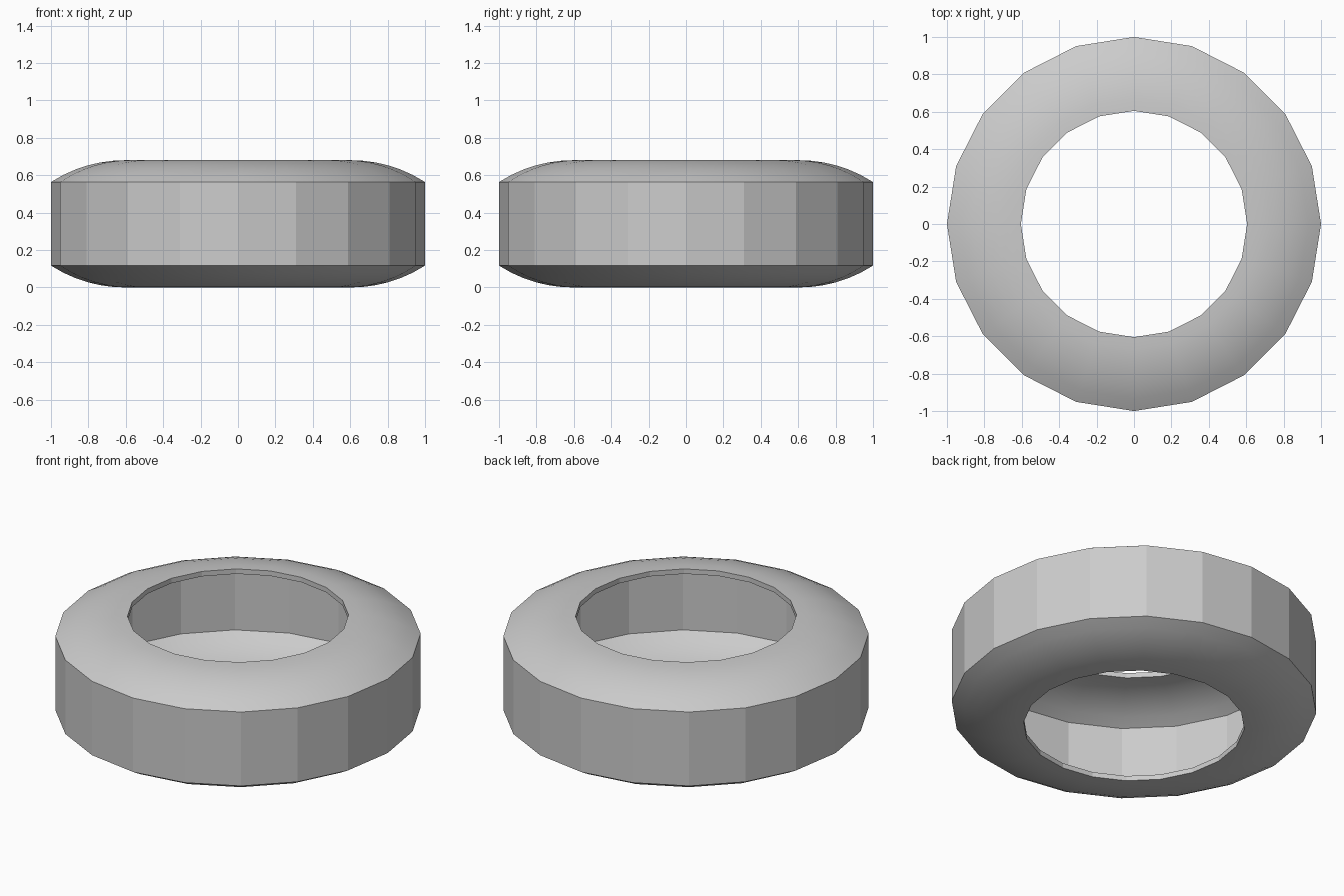
import bpy, bmesh
from math import sin, cos, tau, sqrt

if "Cube" in bpy.data.objects:
    bpy.data.objects.remove(bpy.data.objects["Cube"])

SIDES, MID = 20, 0.34          # polygon count, mid-height
HOLE, OUTER = 0.605, 1.0
STEPS = 6

# Half profile of the outer sidewall: arc from the hole lip to the shoulder
R = 0.727
arc = []
for i in range(STEPS + 1):
    d = (OUTER - HOLE) * i / STEPS
    arc.append((HOLE + d, 0.68 - R + sqrt(R * R - d * d)))
# Inner skin of the hollow tyre
inner = [(HOLE + (r - HOLE) * 0.895, z - 0.03) for r, z in arc]


def flip(points):
    return [(r, 2 * MID - z) for r, z in reversed(points)]


# Closed cross-section: outer top, outer bottom, inner bottom, inner top
profile = arc + flip(arc) + flip(inner)[::-1] + inner[::-1]

bm = bmesh.new()
rings = []
for k in range(SIDES):
    a = tau * k / SIDES
    rings.append([bm.verts.new((r * cos(a), r * sin(a), z)) for r, z in profile])
n = len(profile)
for k in range(SIDES):
    p, q = rings[k], rings[(k + 1) % SIDES]
    for i in range(n):
        j = (i + 1) % n
        f = bm.faces.new((p[i], q[i], q[j], p[j]))
        # Treads and lips are faceted, sidewalls are smooth
        f.smooth = abs(profile[i][0] - profile[j][0]) > 1e-4
bmesh.ops.recalc_face_normals(bm, faces=bm.faces)
mesh = bpy.data.meshes.new("tyre")
bm.to_mesh(mesh)
bm.free()
bpy.context.collection.objects.link(bpy.data.objects.new("tyre", mesh))
